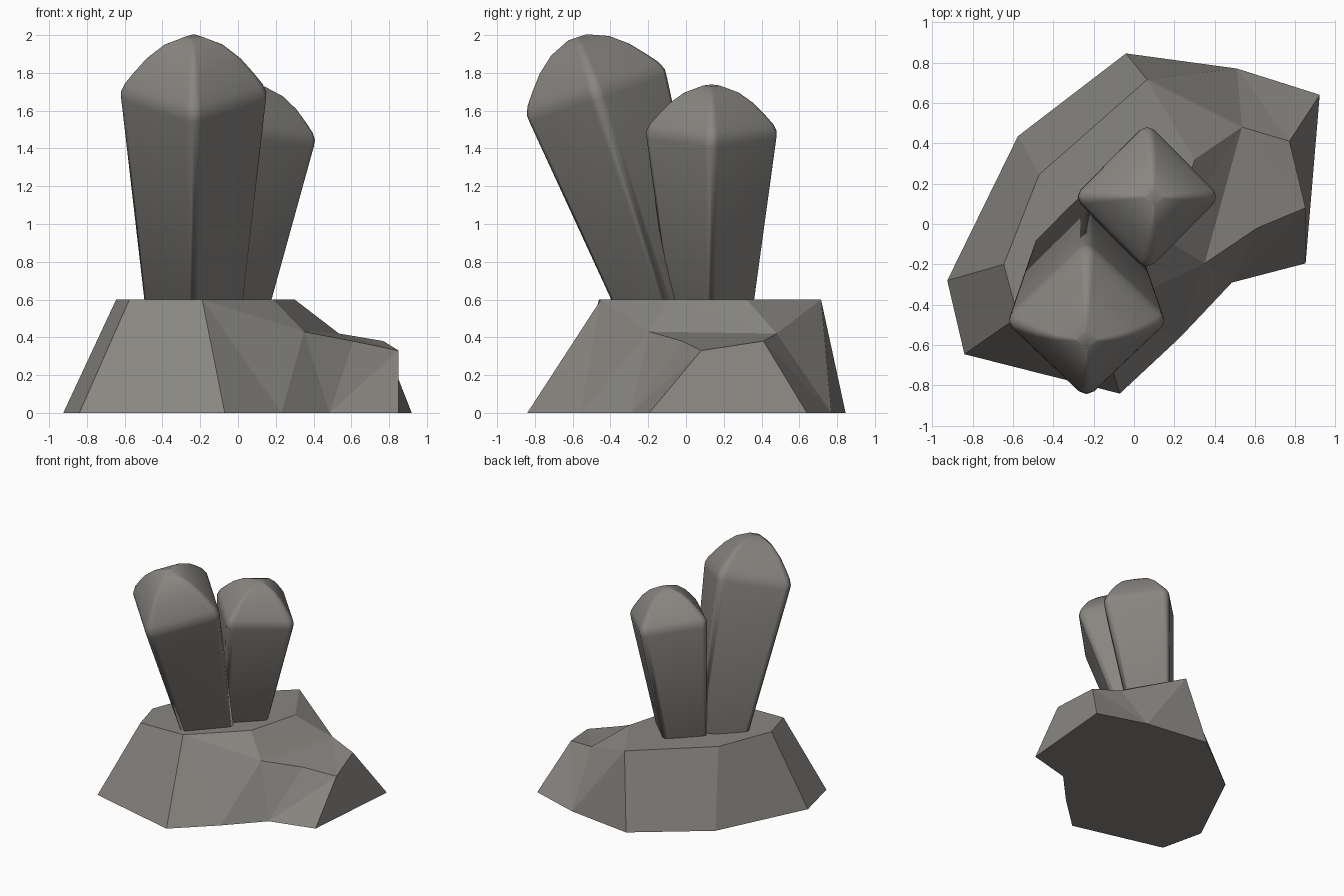
import bpy, bmesh
from mathutils import Vector

if "Cube" in bpy.data.objects:
    bpy.data.objects.remove(bpy.data.objects["Cube"])

stone = bpy.data.materials.new("warm grey stone")
stone.diffuse_color = (0.25, 0.238, 0.22, 1)
stone.use_nodes = True
stone.node_tree.nodes["Principled BSDF"].inputs["Base Color"].default_value = stone.diffuse_color


def finish(name, bm, smooth):
    bmesh.ops.recalc_face_normals(bm, faces=bm.faces)
    mesh = bpy.data.meshes.new(name)
    bm.to_mesh(mesh)
    bm.free()
    mesh.materials.append(stone)
    for p in mesh.polygons:
        p.use_smooth = smooth
    obj = bpy.data.objects.new(name, mesh)
    bpy.context.collection.objects.link(obj)
    return obj


# Rock base: ground outline, flat top rim and a lower ledge on the right
ground = [(-.04, .845), (-.575, .435), (-.925, -.28), (-.84, -.645), (-.07, -.84),
          (.23, -.56), (.485, -.29), (.85, -.195), (.92, .64), (.51, .77)]
rim = [(.065, .715), (-.47, .245), (-.645, -.2), (-.575, -.46),
       (-.19, -.45), (.185, -.095), (.3, .32)]
ledge = [(.35, -.195, .43), (.61, -.02, .38), (.85, .08, .33),
         (.77, .41, .38), (.535, .48, .42)]
bm = bmesh.new()
B = [bm.verts.new((x, y, 0)) for x, y in ground]
A = [bm.verts.new((x, y, .6)) for x, y in rim]
S = [bm.verts.new(p) for p in ledge]
faces = [B, A]
# plain sloped sides on the back left
faces += [(B[i], B[i + 1], A[i + 1], A[i]) for i in range(4)]
# faceted front
faces += [(A[4], B[4], B[5]), (A[4], B[5], S[0]), (A[4], S[0], A[5]), (B[5], B[6], S[0])]
# ledge sides and top
faces += [(B[6], S[1], S[0]), (B[6], S[2], S[1]), (B[6], B[7], S[2]),
          (B[7], B[8], S[3], S[2]), (B[8], B[9], S[3]), (B[9], S[4], S[3])]
faces += [(S[4], S[i], S[i + 1]) for i in range(3)]
# slope from rim to ledge, and back
faces += [(A[5], S[0], S[4]), (A[5], S[4], A[6]), (A[0], A[6], S[4]),
          (B[9], A[0], S[4]), (B[9], B[0], A[0])]
for f in faces:
    bm.faces.new(f)
finish("rock_base", bm, False)


# Crystal: tilted square column, rounded corners, domed pyramid tip
def crystal(name, foot, shoulder, r_foot, r_top, cap):
    foot, shoulder = Vector(foot), Vector(shoulder)
    axis = shoulder - foot
    length = axis.length
    rot = Vector((0, 0, 1)).rotation_difference(axis)
    rings = [(r_foot * .99, -.06), (r_top * .995, length - .03)]
    rings += [(r_top * r, length + cap * h) for r, h in
              ((1, .03), (.95, .17), (.83, .36), (.65, .62), (.42, .85), (.13, 1))]
    section = []
    for dx, dy in ((1, 0), (0, 1), (-1, 0), (0, -1)):
        for a, b in ((.96, -.1), (1, 0), (.96, .1)):
            section.append((a * dx - b * dy, a * dy + b * dx))
    bm = bmesh.new()
    loops = [[bm.verts.new(foot + rot @ Vector((x * r, y * r, h))) for x, y in section]
             for r, h in rings]
    n = len(section)
    for lo, hi in zip(loops, loops[1:]):
        for i in range(n):
            j = (i + 1) % n
            bm.faces.new((lo[i], lo[j], hi[j], hi[i]))
    bm.faces.new(loops[0][::-1])
    bm.faces.new(loops[-1])
    obj = finish(name, bm, True)
    # keep the large facets flat between the rounded edges
    obj.modifiers.new("facet shading", 'WEIGHTED_NORMAL')


crystal("tall_crystal", (-.235, -.11, .6), (-.235, -.475, 1.69), .257, .385, .315)
crystal("short_crystal", (-.055, .135, .6), (.065, .135, 1.485), .22, .345, .25)
